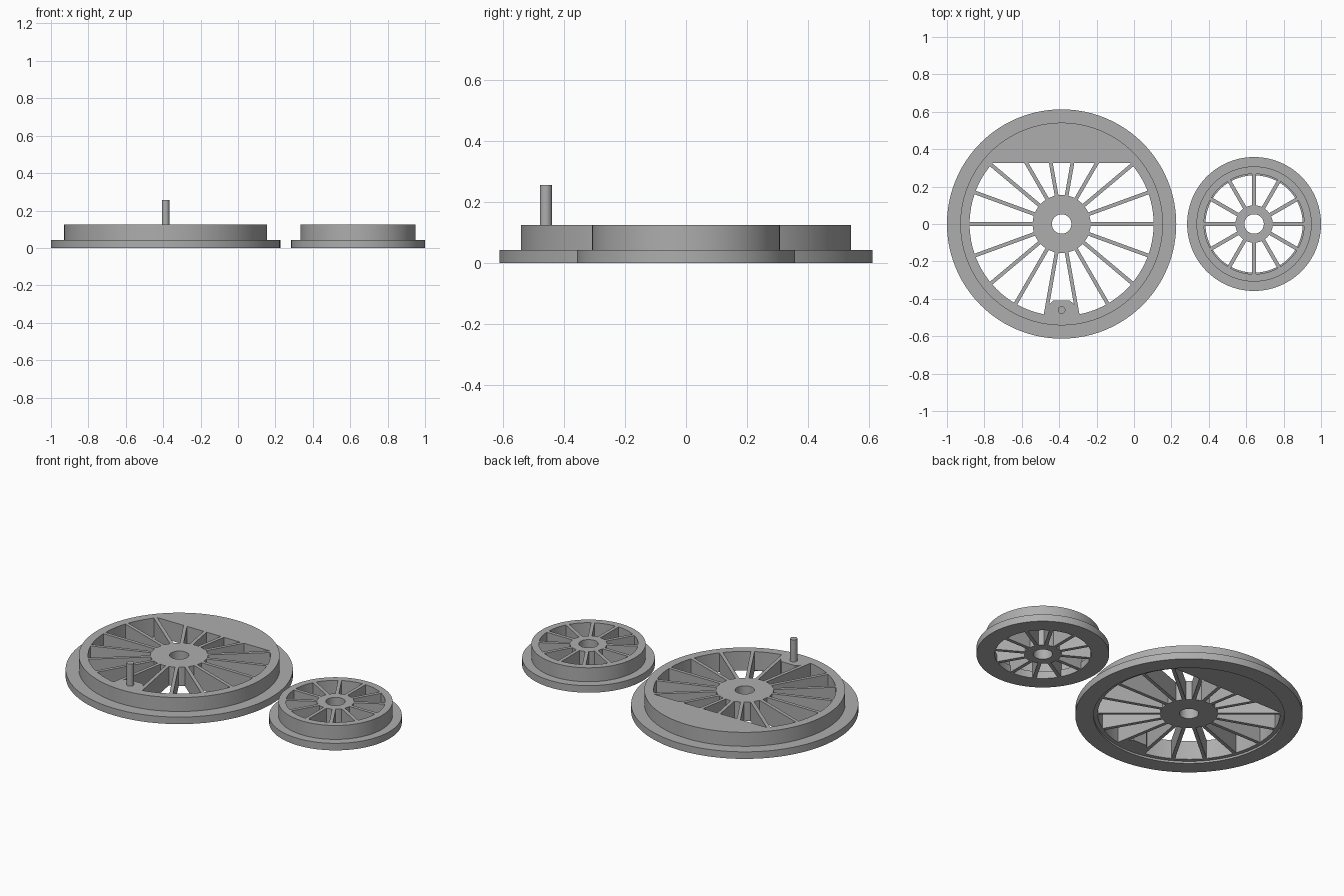
import bpy, bmesh, math
from mathutils import Matrix

cube = bpy.data.objects.get("Cube")
if cube:
    bpy.data.objects.remove(cube)

TOP = 0.125
FLANGE_TOP = 0.042

metal = bpy.data.materials.new("plain grey")
metal.use_nodes = True
GREY = (0.42, 0.42, 0.42, 1)
metal.diffuse_color = GREY
metal.node_tree.nodes["Principled BSDF"].inputs["Base Color"].default_value = GREY


def finish(bm, name, cx, smooth=False):
    bmesh.ops.recalc_face_normals(bm, faces=bm.faces)
    mesh = bpy.data.meshes.new(name)
    bm.to_mesh(mesh)
    bm.free()
    mesh.materials.append(metal)
    obj = bpy.data.objects.new(name, mesh)
    obj.location.x = cx
    bpy.context.collection.objects.link(obj)
    if smooth:
        bpy.ops.object.select_all(action="DESELECT")
        obj.select_set(True)
        bpy.context.view_layer.objects.active = obj
        bpy.ops.object.shade_smooth_by_angle(angle=math.radians(30))
    return obj


def lathe(name, cx, profile, steps=96):
    """Spin a closed (radius, height) profile around the axle."""
    bm = bmesh.new()
    verts = [bm.verts.new((r, 0, z)) for r, z in profile]
    edges = [bm.edges.new((verts[i - 1], verts[i])) for i in range(len(verts))]
    bmesh.ops.spin(bm, geom=verts + edges, axis=(0, 0, 1), cent=(0, 0, 0),
                   angle=math.tau, steps=steps, use_duplicate=False)
    bmesh.ops.remove_doubles(bm, verts=bm.verts, dist=0.0001)
    return finish(bm, name, cx, True)


def prism(name, cx, outline, z0, z1):
    """Extrude a flat outline upward."""
    bm = bmesh.new()
    face = bm.faces.new([bm.verts.new((x, y, z0)) for x, y in outline])
    new = bmesh.ops.extrude_face_region(bm, geom=[face])["geom"]
    bmesh.ops.translate(bm, vec=(0, 0, z1 - z0),
                        verts=[v for v in new if isinstance(v, bmesh.types.BMVert)])
    return finish(bm, name, cx)


def spokes(name, cx, count, r0, r1, width, z0, limit=None):
    """Radial bars, shortened where they meet the straight counterweight edge."""
    bm = bmesh.new()
    for i in range(count):
        a = math.tau * i / count
        end = r1
        if limit and math.sin(a) > 0:
            end = min(r1, (limit + 0.008) / math.sin(a))
        m = (Matrix.Rotation(a, 4, "Z")
             @ Matrix.Translation(((r0 + end) / 2, 0, (z0 + TOP) / 2))
             @ Matrix.Diagonal((end - r0, width, TOP - z0, 1)))
        bmesh.ops.create_cube(bm, size=1, matrix=m)
    return finish(bm, name, cx)


def hub(name, cx, radius, bore, z0):
    lathe(name, cx, [(bore, z0), (radius, z0), (radius, TOP), (bore, TOP)], 64)


# Large driving wheel
BIG = -0.387
BASE = 0.012
lathe("driving_wheel_rim", BIG,
      [(0.515, 0), (0.613, 0), (0.613, FLANGE_TOP), (0.542, FLANGE_TOP),
       (0.542, TOP), (0.492, TOP), (0.492, BASE), (0.515, BASE)])
hub("driving_wheel_hub", BIG, 0.155, 0.052, BASE)
spokes("driving_wheel_spokes", BIG, 18, 0.145, 0.5, 0.02, BASE, 0.325)

# Counterweight segment with a straight inner edge
R, EDGE = 0.505, 0.325
start = math.asin(EDGE / R)
arc = [start + (math.pi - 2 * start) * i / 32 for i in range(33)]
prism("counterweight", BIG, [(R * math.cos(a), R * math.sin(a)) for a in arc], BASE, TOP)

# Crank block between the two lowest spokes, and its pin
half = [(0.045, -0.41), (0.062, -0.425), (0.096, -0.495)]
prism("crank_block", BIG, half + [(-x, y) for x, y in reversed(half)], BASE, TOP)
bm = bmesh.new()
bmesh.ops.create_cone(bm, cap_ends=True, segments=32, radius1=0.02, radius2=0.02,
                      depth=0.155, matrix=Matrix.Translation((0, -0.46, 0.1785)))
finish(bm, "crank_pin", BIG, True)

# Small carrying wheel
SMALL = 0.642
lathe("carrying_wheel_rim", SMALL,
      [(0.26, 0), (0.358, 0), (0.358, FLANGE_TOP), (0.308, FLANGE_TOP),
       (0.308, TOP), (0.268, TOP), (0.268, FLANGE_TOP), (0.26, FLANGE_TOP)])
hub("carrying_wheel_hub", SMALL, 0.1, 0.052, 0)
spokes("carrying_wheel_spokes", SMALL, 12, 0.09, 0.275, 0.02, 0)
